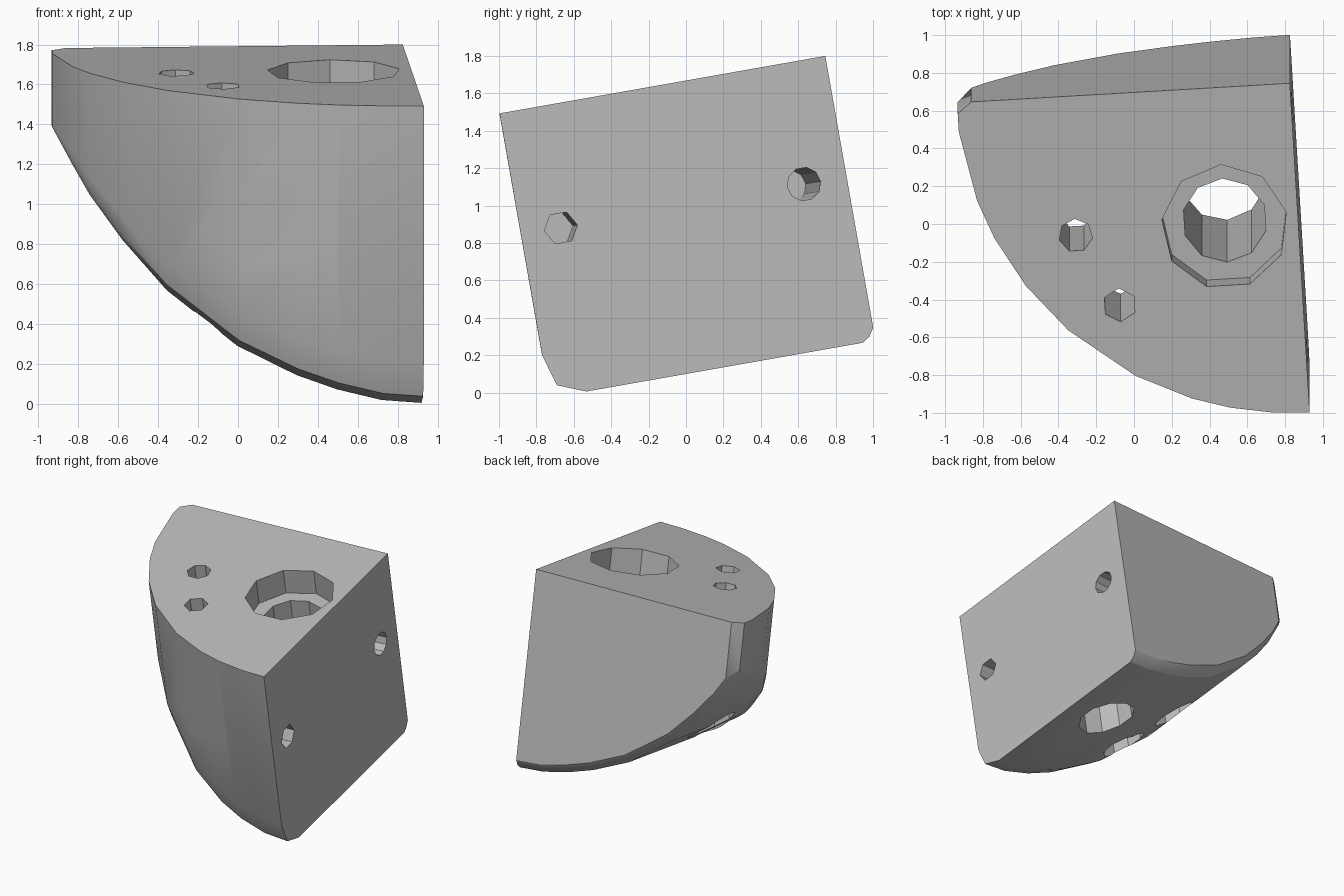
import bpy, bmesh, math
from mathutils import Matrix, Vector

cube = bpy.data.objects.get("Cube")
if cube:
    bpy.data.objects.remove(cube, do_unlink=True)

grey = bpy.data.materials.new("plain_grey")
grey.use_nodes = True
COLOUR = (0.5, 0.5, 0.5, 1)
grey.diffuse_color = COLOUR
grey.node_tree.nodes["Principled BSDF"].inputs["Base Color"].default_value = COLOUR

# The bracket is tilted; its square corner is the local origin
PLACE = (Matrix.Translation((0.825, 0.745, 1.80))
         @ Matrix.Rotation(math.radians(10), 4, 'X')
         @ Matrix.Rotation(math.radians(3.4), 4, 'Z'))
RADIUS = 1.772


def add_object(name, bm):
    mesh = bpy.data.meshes.new(name)
    bmesh.ops.recalc_face_normals(bm, faces=bm.faces)
    bm.transform(PLACE)
    bm.to_mesh(mesh)
    bm.free()
    mesh.materials.append(grey)
    obj = bpy.data.objects.new(name, mesh)
    bpy.context.collection.objects.link(obj)
    return obj


# Body: slices parallel to the side face, (distance from side, depth below top)
slices = [(0, 1.545), (0.2, 1.53), (0.42, 1.48), (0.62, 1.415), (0.91, 1.285),
          (1.25, 1.04), (1.46, 0.82), (1.61, 0.63), (1.69, 0.50), (1.765, 0.38)]
bm = bmesh.new()
for a, depth in slices:
    b = math.sqrt(RADIUS ** 2 - a ** 2)
    s = b / RADIUS
    back = 0.06 if a > 1.7 else 0
    ring = [(back, 0), (b, 0), (b, depth - 0.23 * s), (b - 0.05 * s, depth - 0.06 * s),
            (b - 0.2 * s, depth), (0.07, depth),
            (max(0.03, back), depth - 0.025), (back, depth - 0.07)]
    for y, z in ring:
        bm.verts.new((-a, -y, -z))
hull = bmesh.ops.convex_hull(bm, input=bm.verts)
loose = {g for g in hull["geom_interior"] + hull["geom_unused"]
         if isinstance(g, bmesh.types.BMVert) and g.is_valid}
bmesh.ops.delete(bm, geom=list(loose), context='VERTS')
bmesh.ops.dissolve_limit(bm, angle_limit=math.radians(1),
                         verts=bm.verts, edges=bm.edges)
body = add_object("corner_bracket", bm)


def drill(axis, centre, radius, start, end, sides):
    """Cut a faceted hole along 'side' (inward) or 'down' (from the top)."""
    u, v = centre
    bm = bmesh.new()
    bmesh.ops.create_cone(bm, cap_ends=True, segments=sides, radius1=radius,
                          radius2=radius, depth=end - start)
    mid = (start + end) / 2
    if axis == "side":
        move = Matrix.Translation((-mid, -u, -v)) @ Matrix.Rotation(math.pi / 2, 4, 'Y')
    else:
        move = Matrix.Translation((-u, -v, -mid))
    bm.transform(move)
    cutter = add_object("hole_cutter", bm)
    mod = body.modifiers.new("hole", 'BOOLEAN')
    mod.operation = 'DIFFERENCE'
    mod.solver = 'EXACT'
    mod.object = cutter
    bpy.ops.object.modifier_apply(modifier=mod.name)
    bpy.data.objects.remove(cutter, do_unlink=True)


bpy.context.view_layer.objects.active = body
body.select_set(True)

# Main socket with a stepped floor
drill("down", (0.39, 0.75), 0.335, -0.2, 0.2, 9)
drill("down", (0.39, 0.75), 0.225, 0.1, 2.0, 10)

# Screw holes, each with a wider recess from the curved side
screws = [("side", (1.555, 0.66), 0.36, 6), ("side", (0.232, 0.655), 1.3, 10),
          ("down", (1.18, 0.75), 0.75, 7), ("down", (0.97, 1.137), 0.85, 6)]
for axis, centre, recess, sides in screws:
    drill(axis, centre, 0.09, -0.2, recess + 0.05, sides)
    drill(axis, centre, 0.17, recess, 2.2, 9)

bpy.ops.object.shade_smooth_by_angle(angle=math.radians(25))
